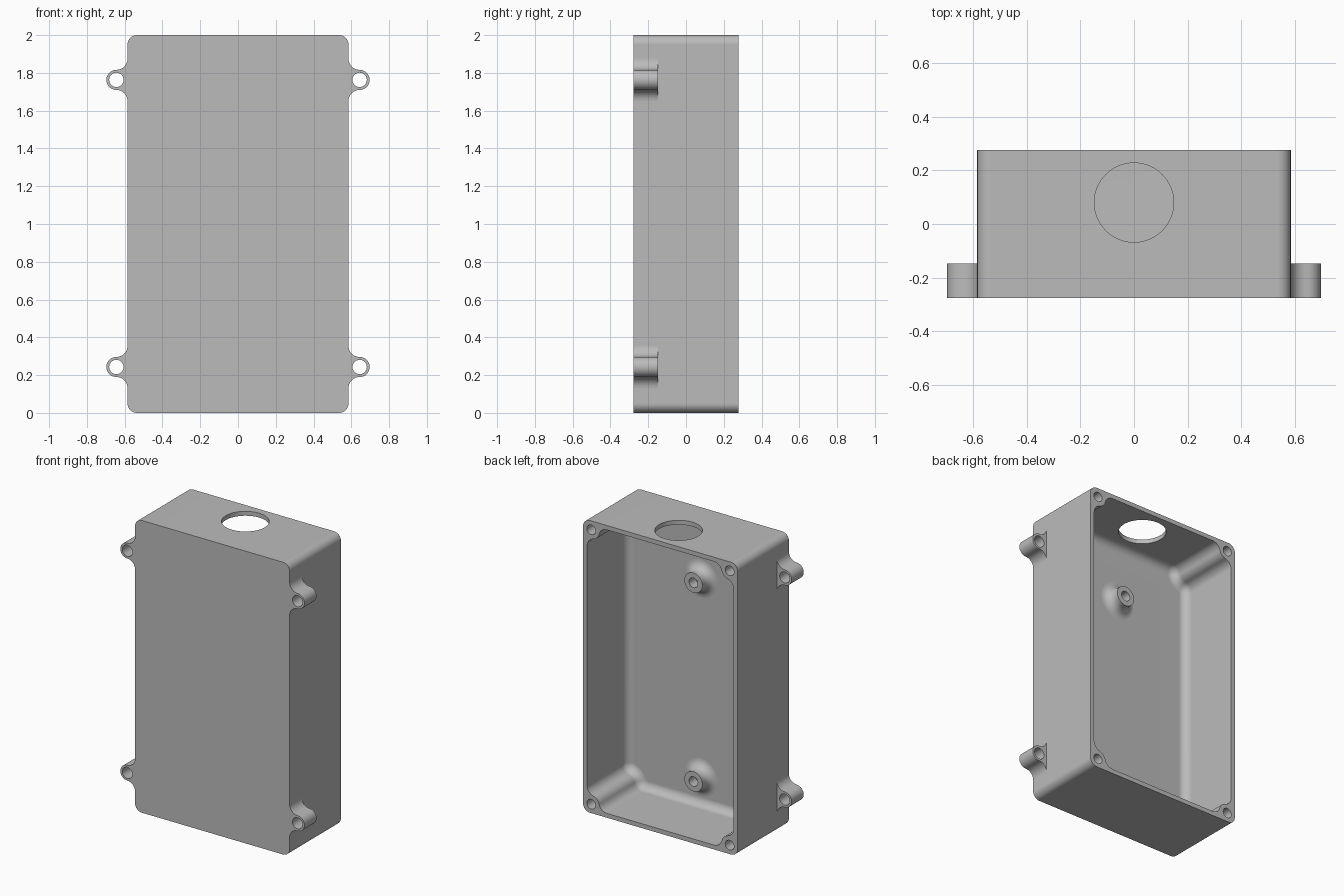
import bpy, bmesh, math
from math import sin, cos, pi, radians

if "Cube" in bpy.data.objects:
    bpy.data.objects.remove(bpy.data.objects["Cube"])

HALF_W, HEIGHT, HALF_D = 0.585, 2.0, 0.277
FLOOR, WALL = -0.16, 0.03          # inner floor level and wall thickness
POST, POST_R, FILLET = 0.061, 0.062, 0.06
FLOOR_R = 0.055

grey = bpy.data.materials.new("enclosure grey")
grey.use_nodes = True
COLOUR = (0.5, 0.5, 0.5, 1)
grey.diffuse_color = COLOUR
grey.node_tree.nodes["Principled BSDF"].inputs["Base Color"].default_value = COLOUR


def arc(cu, cv, r, a, b, n):
    """Points on a circle from angle a to b."""
    return [(cu + r * cos(a + (b - a) * i / n), cv + r * sin(a + (b - a) * i / n))
            for i in range(n + 1)]


def loft(name, rings):
    """Solid through equal-length (x, z) outlines, each at its own y."""
    bm = bmesh.new()
    loops = [[bm.verts.new((x, y, z)) for x, z in pts] for pts, y in rings]
    for a, b in zip(loops, loops[1:]):
        for i in range(len(a)):
            j = (i + 1) % len(a)
            bm.faces.new((a[i], a[j], b[j], b[i]))
    bm.faces.new(loops[0])
    bm.faces.new(loops[-1])
    bmesh.ops.recalc_face_normals(bm, faces=bm.faces)
    mesh = bpy.data.meshes.new(name)
    bm.to_mesh(mesh)
    bm.free()
    mesh.materials.append(grey)
    obj = bpy.data.objects.new(name, mesh)
    bpy.context.collection.objects.link(obj)
    return obj


def circle(x, z, r, n=40):
    return arc(x, z, r, 0, 2 * pi, n)[:-1]


def four_corners(corner):
    """Repeat a corner, given as distances from the edges, round the box."""
    out = []
    for sx, top, step in ((1, 1, 1), (-1, 1, -1), (-1, 0, 1), (1, 0, -1)):
        out += [(sx * (HALF_W - u), HEIGHT - v if top else v) for u, v in corner[::step]]
    return out


def cavity_outline(t):
    """Inner wall outline with a bulge round each screw post, inset by t."""
    c = WALL + FILLET
    h = math.sqrt((POST_R + FILLET) ** 2 - (c - POST) ** 2)
    a = math.atan2(-h, POST - c) % (2 * pi)
    side = arc(c, POST + h, FILLET - t, pi, a, 6)
    bulge = arc(POST, POST, POST_R + t, a - pi, pi / 2 - (a - pi), 8)[1:-1]
    return four_corners(side + bulge + [(v, u) for u, v in reversed(side)])


def cut(obj, cutters):
    for c in cutters:
        c.hide_render = True
        mod = obj.modifiers.new("cut", 'BOOLEAN')
        mod.operation, mod.solver, mod.object = 'DIFFERENCE', 'EXACT', c
    dg = bpy.context.evaluated_depsgraph_get()
    obj.data = bpy.data.meshes.new_from_object(obj.evaluated_get(dg))
    obj.modifiers.clear()
    for c in cutters:
        bpy.data.objects.remove(c)


def smooth(obj):
    bpy.ops.object.select_all(action='DESELECT')
    obj.select_set(True)
    bpy.context.view_layer.objects.active = obj
    bpy.ops.object.shade_smooth_by_angle(angle=radians(30))
    mod = obj.modifiers.new("weighted normals", 'WEIGHTED_NORMAL')
    mod.keep_sharp = True


# Box shell, open at the back
outline = four_corners(arc(0.05, 0.05, 0.05, pi, 1.5 * pi, 8))
shell = loft("box_shell", [(outline, -HALF_D), (outline, HALF_D)])

# Cavity with a rounded floor edge
rings = []
for i in range(9):
    a = pi / 2 * (1 - i / 8)
    rings.append((cavity_outline(FLOOR_R * (1 - cos(a))), FLOOR + FLOOR_R * (1 - sin(a))))
rings.append((cavity_outline(0), HALF_D + 0.1))
cutters = [loft("cavity_cutter", rings)]

# Lid screw holes
for x in (-1, 1):
    for z in (POST, HEIGHT - POST):
        ring = circle(x * (HALF_W - POST), z, 0.033, 24)
        cutters.append(loft("screw_hole_cutter", [(ring, -0.05), (ring, HALF_D + 0.1)]))

# Cable entry in the top wall
bpy.ops.mesh.primitive_cylinder_add(vertices=64, radius=0.148, depth=0.2,
                                    location=(0, 0.08, HEIGHT))
cutters.append(bpy.context.object)
cut(shell, cutters)
smooth(shell)

# Flared mounting bosses on the inner floor
for name, z in (("lower_boss", 0.22), ("upper_boss", 1.58)):
    profile = [(0.128, FLOOR - 0.01)]
    profile += arc(0.128, FLOOR + 0.06, 0.06, 1.5 * pi, pi, 8)
    profile += [(0.068, -0.08), (0.033, -0.08), (0.033, -0.15)]
    smooth(loft(name, [(circle(0, z, r), y) for r, y in profile]))

# Mounting ears with filleted roots
R, EAR_X, ROOT = 0.053, 0.644, 0.059
for side, s in (("left", 1), ("right", -1)):
    for level, z in (("lower", 0.243), ("upper", 1.763)):
        pts = arc(EAR_X, -R - ROOT, ROOT, pi, pi / 2, 8)
        pts += arc(EAR_X, 0, R, -pi / 2, pi / 2, 20)[1:-1]
        pts += arc(EAR_X, R + ROOT, ROOT, -pi / 2, -pi, 8)
        pts = [(s * x, z + v) for x, v in pts]
        ear = loft(f"{level}_{side}_ear", [(pts, -HALF_D), (pts, -0.147)])
        hole = circle(s * EAR_X, z, 0.038, 32)
        cut(ear, [loft("ear_hole_cutter", [(hole, -0.4), (hole, 0)])])
        smooth(ear)
